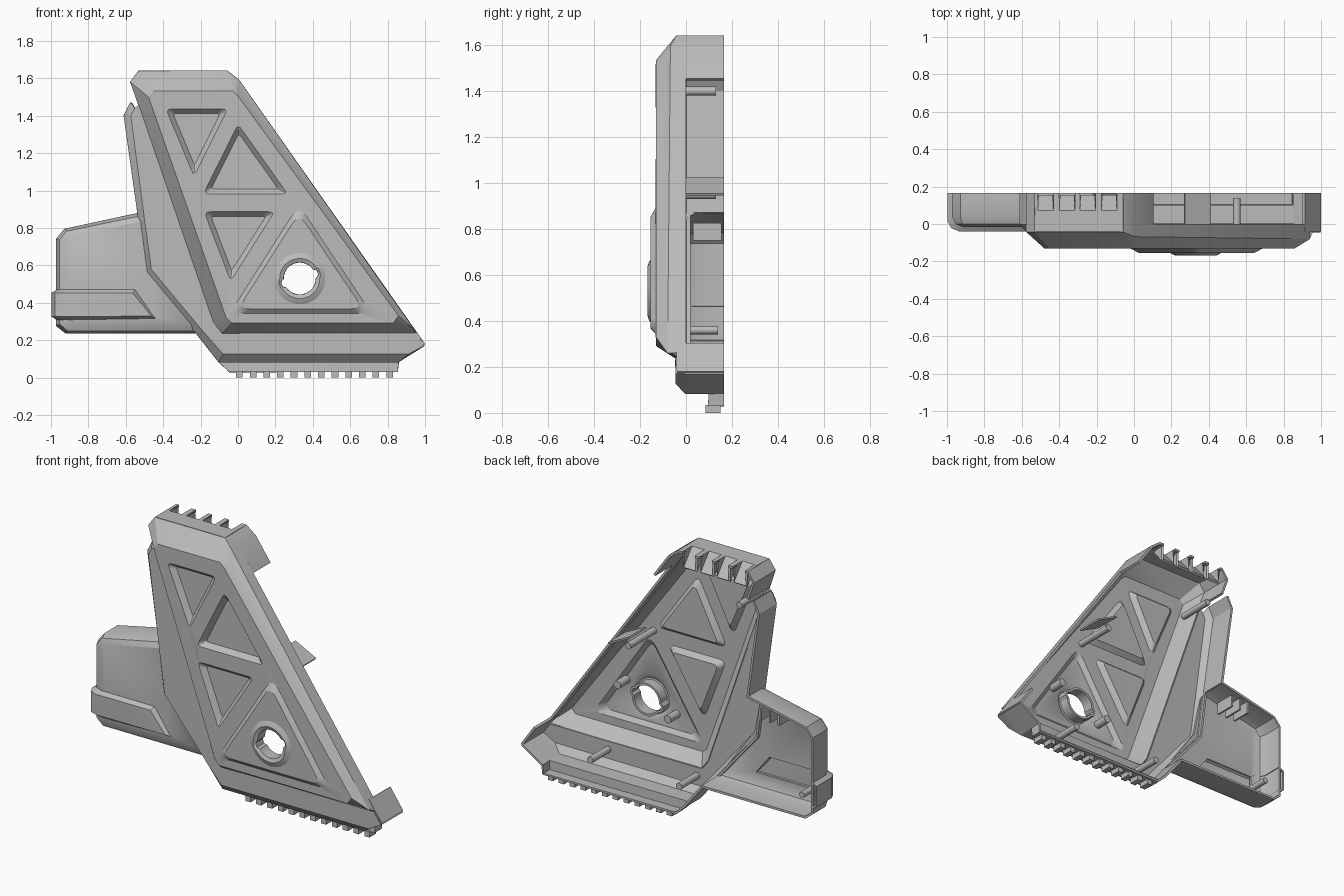
import bpy
import bmesh
import math
from mathutils import Vector

old = bpy.data.objects.get("Cube")
if old:
    bpy.data.objects.remove(old)

grey = bpy.data.materials.new("mid grey")
grey.use_nodes = True
GREY = (0.5, 0.5, 0.5, 1)
grey.diffuse_color = GREY
grey.node_tree.nodes["Principled BSDF"].inputs["Base Color"].default_value = GREY


# ---------- helpers ----------
def at(pts, y):
    """Put (x, z) points on the plane y."""
    return [(x, y, z) for x, z in pts]


def face(bm, pts):
    bm.faces.new([bm.verts.new(p) for p in pts])


def strip(bm, a, b, closed=False):
    """Quads between two matching point rows."""
    n = len(a)
    for i in range(n if closed else n - 1):
        j = (i + 1) % n
        pts = []
        for p in (a[i], a[j], b[j], b[i]):
            if all((Vector(p) - Vector(q)).length > 1e-4 for q in pts):
                pts.append(p)
        if len(pts) > 2:
            face(bm, pts)


def fill(bm, *loops):
    """Flat sheet: first loop is the outline, the others are holes."""
    edges = []
    for loop in loops:
        vs = [bm.verts.new(p) for p in loop]
        edges += [bm.edges.new((vs[i - 1], vs[i])) for i in range(len(vs))]
    bmesh.ops.triangle_fill(bm, use_beauty=True, edges=edges, normal=(0, -1, 0))


def rounded(pts, r, steps=4):
    out = []
    for i, p in enumerate(pts):
        p = Vector(p)
        a = p + (Vector(pts[i - 1]) - p).normalized() * r
        b = p + (Vector(pts[(i + 1) % len(pts)]) - p).normalized() * r
        for k in range(steps + 1):
            t = k / steps
            out.append(tuple(a * (1 - t) ** 2 + p * 2 * t * (1 - t) + b * t * t))
    return out


def shrink(tri, d):
    """Inset a triangle by d towards its incentre."""
    p = [Vector(v) for v in tri]
    s = [(p[i - 1] - p[(i + 1) % 3]).length for i in range(3)]
    c = sum((p[i] * s[i] for i in range(3)), Vector((0, 0))) / sum(s)
    u, v = p[1] - p[0], p[2] - p[0]
    k = 1 - d * sum(s) / abs(u.x * v.y - u.y * v.x)
    return [tuple(c + (q - c) * k) for q in p]


def circle(r, notch=0.0):
    out = []
    for k in range(40):
        a = math.tau * k / 40
        q = r + (notch if k % 20 in (1, 2, 3) else 0)
        out.append((HX + q * math.cos(a), HZ + q * math.sin(a)))
    return out


def finish(bm, name, thickness=0.0):
    bmesh.ops.remove_doubles(bm, verts=bm.verts, dist=1e-4)
    bmesh.ops.recalc_face_normals(bm, faces=bm.faces)
    mesh = bpy.data.meshes.new(name)
    bm.to_mesh(mesh)
    bm.free()
    mesh.materials.append(grey)
    ob = bpy.data.objects.new(name, mesh)
    bpy.context.collection.objects.link(ob)
    bpy.ops.object.select_all(action="DESELECT")
    ob.select_set(True)
    bpy.context.view_layer.objects.active = ob
    if thickness:
        mod = ob.modifiers.new("Wall", "SOLIDIFY")
        mod.thickness = thickness
        mod.offset = 0
        bpy.ops.object.modifier_apply(modifier=mod.name)
    bpy.ops.object.shade_smooth_by_angle(angle=math.radians(28))


def box(name, lo, hi):
    bm = bmesh.new()
    bmesh.ops.create_cube(bm, size=1)
    for v in bm.verts:
        v.co = [lo[i] + (v.co[i] + 0.5) * (hi[i] - lo[i]) for i in range(3)]
    finish(bm, name)


BACK, MID, FRONT = 0.165, -0.04, -0.125
HX, HZ = 0.33, 0.53


def slope(z):
    """Point on the long slanted side at height z."""
    return (0.7037 * (1.59 - z), z)


# ---------- raised front panel ----------
bm = bmesh.new()
front = at([(-0.475, 1.50), (-0.45, 1.53), (-0.03, 1.53), (0.0, 1.50),
            (0.855, 0.33), (0.83, 0.295), (-0.03, 0.295), (-0.06, 0.32)], FRONT)
base = [(-0.57, MID, 1.58), (-0.53, MID, 1.635), (-0.06, MID, 1.635), (0, -0.065, 1.59),
        (0.936, -0.075, 0.26), (0.95, MID, 0.24), (-0.085, MID, 0.24), (-0.13, MID, 0.30)]
strip(bm, front, base, closed=True)

# triangular pockets
holes = []
for tri in ([(-0.39, 1.44), (-0.05, 1.44), (-0.235, 1.07)],
            [(-0.19, 0.98), (0.27, 0.98), (0.0, 1.36)],
            [(-0.185, 0.89), (0.20, 0.89), (-0.04, 0.51)]):
    rim = at(rounded(tri, 0.04), FRONT)
    floor = at(rounded(shrink(tri, 0.025), 0.025), FRONT + 0.03)
    strip(bm, rim, floor, closed=True)
    fill(bm, floor)
    holes.append(rim)

# raised triangle with a round keyed opening
tri = [(-0.04, 0.345), (0.71, 0.345), (0.325, 0.92)]
rim = at(rounded(tri, 0.07), FRONT)
crest = at(rounded(shrink(tri, 0.025), 0.06), -0.148)
strip(bm, rim, crest, closed=True)
holes.append(rim)
boss = at(circle(0.135), -0.148)
fill(bm, crest, boss)
rings = [boss, at(circle(0.12), -0.156), at(circle(0.107, 0.006), -0.161),
         at(circle(0.092, 0.015), -0.155), at(circle(0.092, 0.015), -0.09)]
for a, b in zip(rings, rings[1:]):
    strip(bm, a, b, closed=True)
fill(bm, front, *holes)

# slanted side wall, full depth only at its ends
strip(bm, base[3:5], at([slope(1.59), slope(0.26)], 0.0))
strip(bm, at([slope(1.59), slope(1.45)], 0.0), at([slope(1.59), slope(1.45)], BACK))
ends = [slope(0.30), slope(0.24), slope(0.176)]
strip(bm, at(ends, MID), at(ends, BACK))

# top wall with slots over sloping floors
left = [(-0.53, 1.47), (-0.57, 1.58), (-0.53, 1.635)]
right = [(-0.06, 1.635), (0.0, 1.59)]
strip(bm, at(left, MID), at(left, BACK))
strip(bm, [base[2], base[3]], at(right, 0.0))
strip(bm, at(right, 0.0), at(right, BACK))
xs = [-0.53] + [x0 + d for x0 in (-0.515, -0.40, -0.29, -0.175) for d in (0, 0.085)] + [-0.06]
row = [(x, 1.635) for x in xs]
strip(bm, at(row, MID), at(row, 0.07))
for i in range(len(row) - 1):
    seg = row[i:i + 2]
    if i % 2 == 0:
        strip(bm, at(seg, 0.07), at(seg, BACK))
    else:
        low = [(x, 1.54) for x, z in seg]
        strip(bm, at(seg, 0.07), at(low, 0.15))
        for s, l in zip(seg, low):
            face(bm, at([s], 0.07) + at([s], 0.15) + at([l], 0.15))
finish(bm, "front_panel", 0.014)

# ---------- lower skirt around the panel ----------
bm = bmesh.new()
inner = [(-0.529, 1.46), (-0.508, 1.40), (-0.326, 0.87), (-0.226, 0.58),
         (-0.13, 0.30), (-0.085, 0.24), (0.91, 0.24), (0.95, 0.24)]
ledge = [(-0.55, 1.44), (-0.57, 1.40), (-0.50, 0.87), (-0.46, 0.58),
         (-0.185, 0.25), (-0.08, 0.13), (0.91, 0.13), (0.995, 0.176)]
outer = [(-0.57, 1.47), (-0.605, 1.40), (-0.53, 0.87), (-0.49, 0.56),
         (-0.22, 0.24), (-0.1, 0.088), (0.855, 0.088), (0.995, 0.176)]
strip(bm, at(inner, MID), at(ledge, MID))
strip(bm, at(ledge, MID), at(outer, 0.0))
strip(bm, at(outer, 0.0), at(outer, 0.02))
strip(bm, at(outer[:3], 0.02), at(outer[:3], BACK))
strip(bm, at(outer[4:], 0.02), at(outer[4:], 0.1))
strip(bm, at(outer[4:6], 0.1), at(outer[4:6], BACK))
strip(bm, at(outer[6:], 0.1), at(outer[6:], BACK))
sill = [(-0.1, 0.088), (-0.045, 0.035), (0.85, 0.035), (0.855, 0.088)]
fill(bm, at(sill, 0.1))
strip(bm, at(sill, 0.1), at(sill, BACK))
finish(bm, "lower_skirt", 0.014)

# teeth under the sill
for i in range(12):
    x = -0.01 + i * 0.073
    box("sill_tooth", (x, 0.085, 0.0), (x + 0.035, 0.15, 0.035))

# ---------- side box ----------
bm = bmesh.new()
rim = [(-0.53, 0.875), (-0.925, 0.79), (-0.967, 0.74), (-0.967, 0.28), (-0.92, 0.243), (-0.22, 0.243)]
nose = [(-0.51, 0.835), (-0.89, 0.755), (-0.91, 0.73), (-0.91, 0.31), (-0.89, 0.285), (-0.25, 0.285)]
soft = [(-0.52, 0.86), (-0.915, 0.778), (-0.95, 0.735), (-0.95, 0.29), (-0.91, 0.255), (-0.23, 0.255)]
rows = [at(nose, -0.01), at(soft, 0.005), at(rim, 0.045), at(rim, BACK)]
for a, b in zip(rows, rows[1:]):
    strip(bm, a, b)
window = at([(-0.89, 0.335), (-0.89, 0.45), (-0.56, 0.45), (-0.47, 0.335)], -0.01)
fill(bm, at(nose + [(-0.46, 0.58)], -0.01), window)
finish(bm, "side_box", 0.014)

# bumper wrapped round the box corner
bm = bmesh.new()
profile = [(-0.993, BACK), (-0.993, 0.02), (-0.975, -0.018), (-0.93, -0.036)]
top = [(x, y, 0.45) for x, y in profile] + [(-0.565, -0.036, 0.45)]
low = [(x, y, 0.33) for x, y in profile] + [(-0.465, -0.036, 0.33)]
top_in = [(-0.96, BACK, 0.47), (-0.96, 0.045, 0.47), (-0.945, 0.005, 0.47),
          (-0.90, -0.008, 0.47), (-0.55, -0.008, 0.47)]
low_in = [(x, y, 0.31) for x, y, z in top_in[:4]] + [(-0.44, -0.008, 0.315)]
strip(bm, top, low)
strip(bm, top_in, top)
strip(bm, low, low_in)
face(bm, [top[-1], top_in[-1], low_in[-1], low[-1]])
finish(bm, "box_bumper", 0.012)

# ---------- inside posts, fins and tag ----------
for x, z, y0, y1, r in ((0.55, 0.19, MID, 0.14, 0.02), (-0.05, 0.19, MID, 0.14, 0.02),
                        (-0.88, 0.36, -0.03, 0.14, 0.018), (-0.45, 1.40, -0.09, 0.13, 0.02),
                        (0.30, 0.95, FRONT, 0.13, 0.02), (0.16, 0.47, -0.14, -0.05, 0.024),
                        (0.50, 0.59, -0.14, -0.05, 0.024)):
    bm = bmesh.new()
    bmesh.ops.create_cone(bm, cap_ends=True, segments=16, radius1=r, radius2=r, depth=y1 - y0)
    for v in bm.verts:
        v.co = (x + v.co.x, (y0 + y1) / 2 + v.co.z, z + v.co.y)
    finish(bm, "inner_post")
for x in (-0.62, -0.68, -0.74):
    box("box_fin", (x, 0.03, 0.75), (x + 0.012, 0.155, 0.825))
bm = bmesh.new()
tag = [(0.27, 1.02), (0.41, 0.95)]
strip(bm, at(tag, 0.0), at(tag, BACK))
finish(bm, "inner_tag", 0.01)
